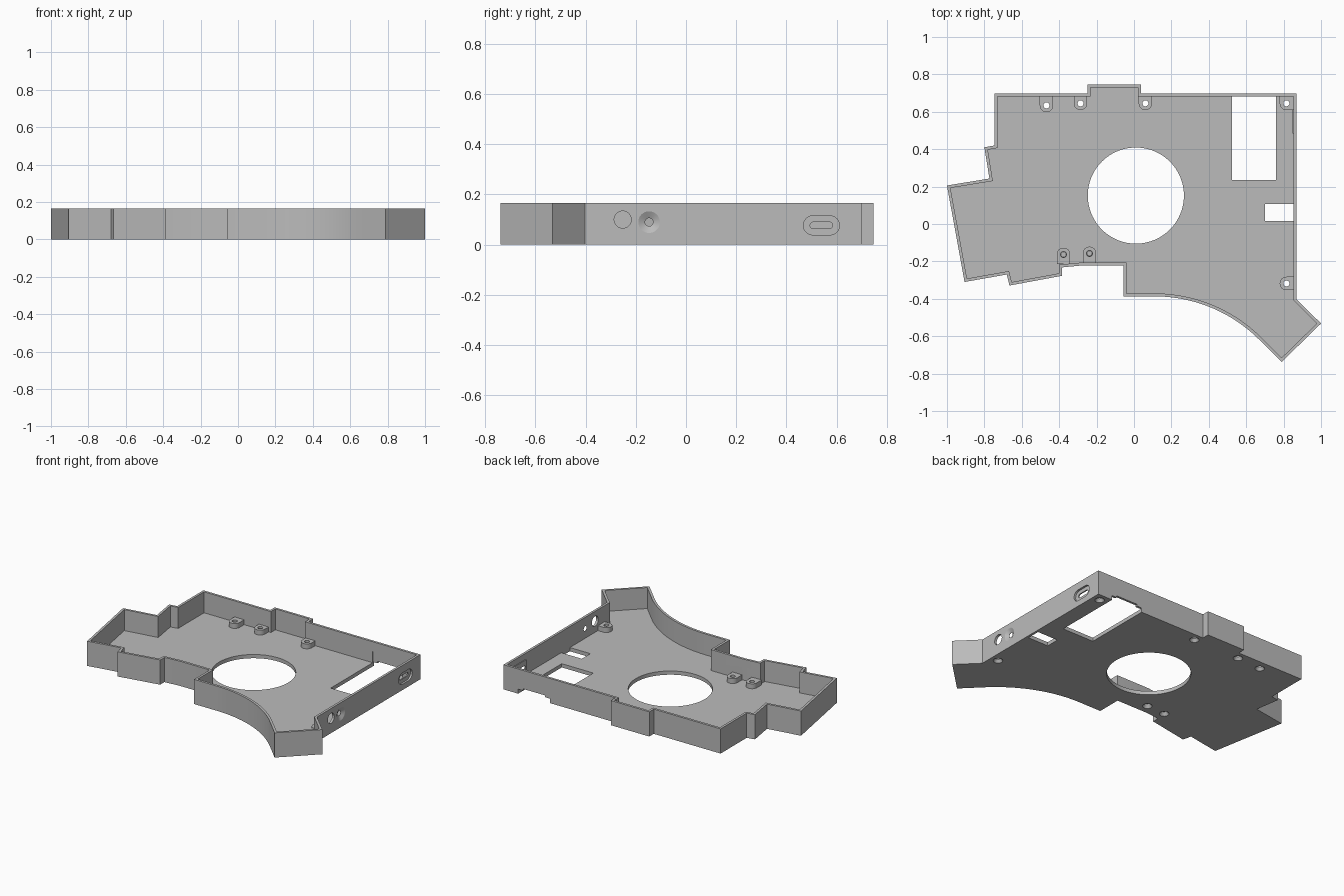
import bpy, bmesh, math
from mathutils import Vector

if "Cube" in bpy.data.objects:
    bpy.data.objects.remove(bpy.data.objects["Cube"])

H, FLOOR, WALL = 0.166, 0.025, 0.016

grey = bpy.data.materials.new("plain grey")
grey.diffuse_color = (0.5, 0.5, 0.5, 1)
grey.use_nodes = True
grey.node_tree.nodes["Principled BSDF"].inputs["Base Color"].default_value = grey.diffuse_color


def loft(name, ring_a, ring_b):
    """Closed solid between two matching rings of 3D points."""
    bm = bmesh.new()
    a = [bm.verts.new(p) for p in ring_a]
    b = [bm.verts.new(p) for p in ring_b]
    n = len(a)
    for i in range(n):
        j = (i + 1) % n
        bm.faces.new((a[i], a[j], b[j], b[i]))
    bm.faces.new(a[::-1])
    bm.faces.new(b)
    bmesh.ops.recalc_face_normals(bm, faces=bm.faces)
    me = bpy.data.meshes.new(name)
    bm.to_mesh(me)
    bm.free()
    me.materials.append(grey)
    ob = bpy.data.objects.new(name, me)
    bpy.context.collection.objects.link(ob)
    return ob


def prism(name, pts, z0, z1):
    return loft(name, [(x, y, z0) for x, y in pts], [(x, y, z1) for x, y in pts])


def box(name, x0, x1, y0, y1, z0, z1):
    return prism(name, [(x0, y0), (x1, y0), (x1, y1), (x0, y1)], z0, z1)


def circle(cx, cy, r, n=32):
    return [(cx + r * math.cos(2 * math.pi * i / n),
             cy + r * math.sin(2 * math.pi * i / n)) for i in range(n)]


def stadium(cx, cy, half, r, n=12):
    right = [(cx + half + r * math.sin(math.pi * i / n),
              cy - r * math.cos(math.pi * i / n)) for i in range(n + 1)]
    return right + [(2 * cx - x, 2 * cy - y) for x, y in right]


def side_cut(ring_a, x0, ring_b, x1):
    return loft("side_cutter", [(x0, y, z) for y, z in ring_a],
                [(x1, y, z) for y, z in ring_b])


def combine(tool, op):
    """Apply a boolean to the tray and drop the tool."""
    mod = tray.modifiers.new("bool", 'BOOLEAN')
    mod.operation, mod.object, mod.solver = op, tool, 'EXACT'
    bpy.context.view_layer.objects.active = tray
    bpy.ops.object.modifier_apply(modifier=mod.name)
    bpy.data.objects.remove(tool)


def cut(tool):
    combine(tool, 'DIFFERENCE')


def inset(pts, d):
    """Mitred inward offset of a clockwise outline."""
    out = []
    for i, p in enumerate(pts):
        p = Vector(p)
        u = (p - Vector(pts[i - 1])).normalized()
        v = (Vector(pts[(i + 1) % len(pts)]) - p).normalized()
        nu, nv = Vector((u.y, -u.x)), Vector((v.y, -v.x))
        out.append(tuple(p + (nu + nv) * d / (1 + nu.dot(nv))))
    return out


# Tray outline, clockwise, with the sweeping curve at the front
R, AX, AY = 0.792, 0.11, -0.387
curve = [(AX + R * math.sin(t), AY - R * (1 - math.cos(t)))
         for t in (math.pi / 4 * i / 24 for i in range(24, -1, -1))]
outline = [(-0.746, 0.698), (-0.249, 0.698), (-0.249, 0.746), (0.037, 0.746),
           (0.037, 0.698), (0.869, 0.698), (0.869, -0.402), (1.0, -0.532),
           (0.789, -0.738)] + curve + [
           (-0.056, -0.387), (-0.056, -0.222), (-0.28, -0.222), (-0.385, -0.232),
           (-0.385, -0.277), (-0.666, -0.329), (-0.68, -0.27), (-0.906, -0.31),
           (-1.0, 0.206), (-0.773, 0.243), (-0.80, 0.41), (-0.746, 0.42)]

# Hollow tray
tray = prism("tray", outline, 0, H)
cut(prism("cavity", inset(outline, WALL), FLOOR, H + 0.1))

# Screw pads: centre and the directions in which they run into a wall
UP, RIGHT, DOWN = 90, 0, -90
pads = [(-0.468, 0.634, [UP]), (-0.286, 0.645, [UP]), (0.061, 0.645, [UP]),
        (0.815, 0.645, [UP, RIGHT]), (0.815, -0.318, [RIGHT]),
        (-0.377, -0.163, [DOWN]), (-0.238, -0.157, [DOWN])]
PR, PAD_TOP = 0.036, 0.058
for x, y, dirs in pads:
    for d in dirs:
        reach = {UP: 0.69 - y, RIGHT: 0.861 - x, DOWN: y + 0.214}[d]
        a = math.radians(d)
        c, s = math.cos(a), math.sin(a)
        local = [(reach, -PR), (reach, PR)] + [
            (PR * math.cos(t), PR * math.sin(t))
            for t in (math.pi / 2 + math.pi * i / 16 for i in range(17))]
        combine(prism("pad", [(x + c * u - s * v, y + s * u + c * v)
                              for u, v in local], 0.01, PAD_TOP), 'UNION')

# Thickened wall behind the side slot
combine(box("slot_backing", 0.848, 0.86, 0.484, 0.612, 0.015, 0.125), 'UNION')

# Screw holes, countersunk from below
for x, y, _ in pads:
    cut(prism("screw_hole", circle(x, y, 0.016, 24), -0.05, 0.1))
    cut(loft("countersink", [(*p, -0.002) for p in circle(x, y, 0.031, 24)],
             [(*p, 0.022) for p in circle(x, y, 0.014, 24)]))

# Floor openings
cut(prism("round_opening", circle(0.01, 0.152, 0.257, 96), -0.1, 0.1))
cut(box("large_opening", 0.525, 0.76, 0.235, 0.683, -0.1, 0.1))
cut(box("small_opening", 0.70, 0.853, 0.016, 0.107, -0.1, 0.1))

# Stepped notch under the back wall
cut(box("notch", 0.525, 0.76, 0.66, 0.75, -0.1, 0.03))
cut(box("notch_step", 0.56, 0.725, 0.66, 0.75, -0.1, 0.042))

# Right wall: recessed slot, round hole and conical hole
slot = stadium(0.539, 0.077, 0.034, 0.038)
cut(side_cut(slot, 0.856, slot, 0.9))
inner = stadium(0.539, 0.077, 0.032, 0.013)
cut(side_cut(inner, 0.82, inner, 0.9))
hole = circle(-0.252, 0.1, 0.034)
cut(side_cut(hole, 0.82, hole, 0.9))
pin = circle(-0.147, 0.09, 0.016)
cut(side_cut(pin, 0.82, pin, 0.9))
cut(side_cut(circle(-0.147, 0.09, 0.014), 0.854, circle(-0.147, 0.09, 0.045), 0.87))

# Smooth the curves, keep the corners crisp
bpy.ops.object.select_all(action='DESELECT')
tray.select_set(True)
bpy.context.view_layer.objects.active = tray
bpy.ops.object.shade_smooth_by_angle(angle=math.radians(25))
